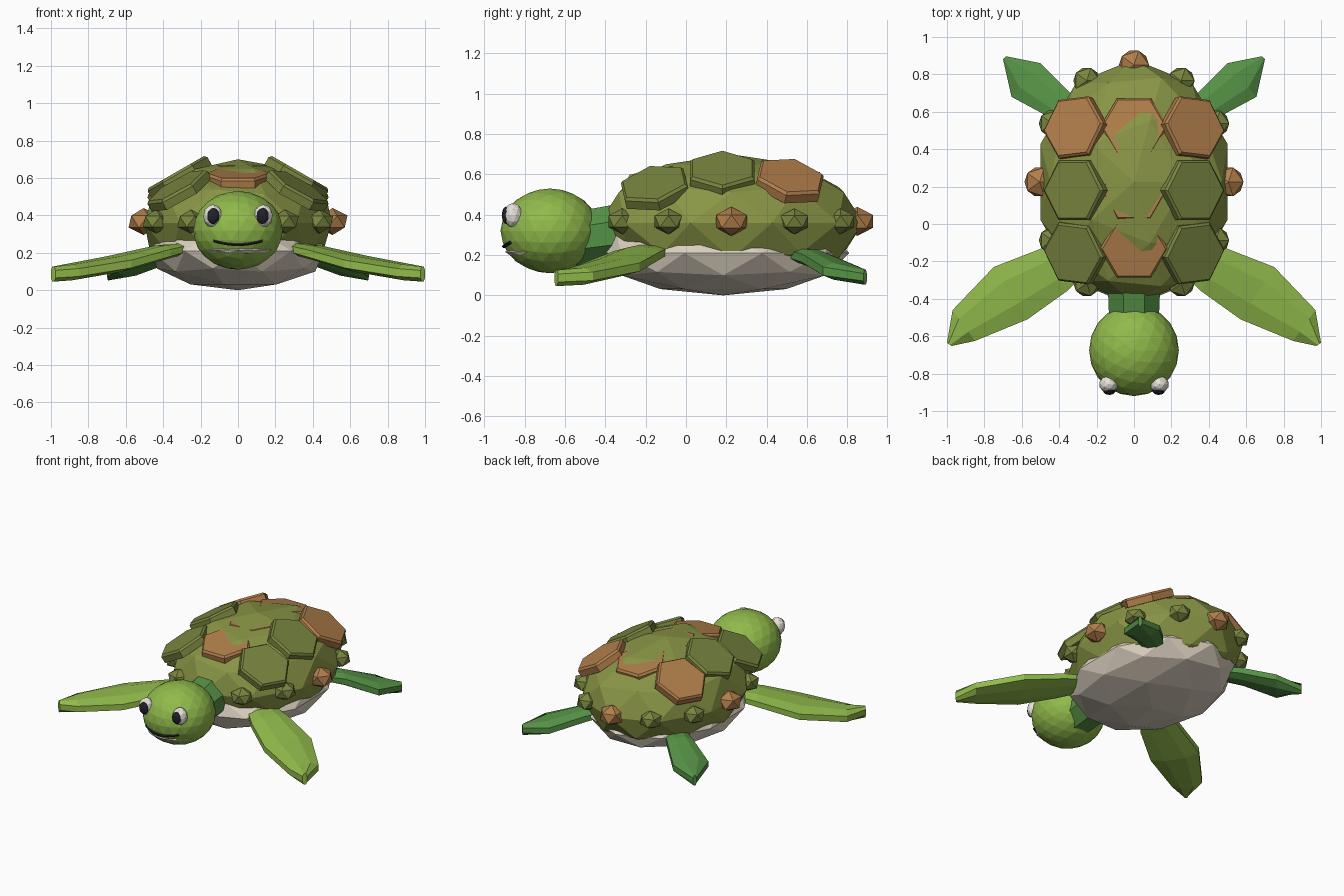
import bpy, bmesh, math
from mathutils import Vector, Matrix

if "Cube" in bpy.data.objects:
    bpy.data.objects.remove(bpy.data.objects["Cube"])


def mat(name, rgb):
    m = bpy.data.materials.new(name)
    m.diffuse_color = (*rgb, 1)
    m.use_nodes = True
    m.node_tree.nodes["Principled BSDF"].inputs["Base Color"].default_value = m.diffuse_color
    return m


SHELL = mat("shell olive", (0.25, 0.30, 0.06))
SCUTE = mat("scute olive", (0.19, 0.235, 0.05))
BROWN = mat("scute brown", (0.44, 0.21, 0.07))
SKIN = mat("bright green skin", (0.28, 0.49, 0.07))
DARK = mat("dark green skin", (0.09, 0.28, 0.06))
CREAM = mat("belly cream", (0.72, 0.64, 0.53))
WHITE = mat("eye white", (0.82, 0.78, 0.72))
BLACK = mat("pupil black", (0.015, 0.015, 0.025))


def finish(bm, name, material):
    bmesh.ops.recalc_face_normals(bm, faces=bm.faces)
    me = bpy.data.meshes.new(name)
    bm.to_mesh(me)
    bm.free()
    me.materials.append(material)
    ob = bpy.data.objects.new(name, me)
    bpy.context.collection.objects.link(ob)
    return ob


def ball(name, centre, radii, material, subdiv=2):
    bm = bmesh.new()
    bmesh.ops.create_icosphere(bm, subdivisions=subdiv, radius=1)
    for v in bm.verts:
        v.co = Vector(centre) + Vector(a * b for a, b in zip(v.co, radii))
    return finish(bm, name, material)


def loft(bm, rings):
    """Skin a list of equal-sized rings and cap both ends."""
    vs = [[bm.verts.new(p) for p in r] for r in rings]
    n = len(vs[0])
    for a, b in zip(vs, vs[1:]):
        for i in range(n):
            j = (i + 1) % n
            bm.faces.new((a[i], a[j], b[j], b[i]))
    bm.faces.new(vs[0])
    bm.faces.new(vs[-1])


def scute(name, top, normal, radius, material):
    """Chamfered hexagonal plate; top is the middle of its upper face."""
    n = Vector(normal).normalized()
    x = (Vector((1, 0, 0)) - n * n.x).normalized()
    y = n.cross(x)
    bm = bmesh.new()
    rings = []
    for r, d in ((radius, -0.06), (radius, -0.014), (radius - 0.013, 0)):
        rings.append([Vector(top) + n * d
                      + x * r * math.cos(i * math.pi / 3)
                      + y * r * math.sin(i * math.pi / 3) for i in range(6)])
    loft(bm, rings)
    return finish(bm, name, material)


def flipper(name, sections, side, material):
    """Sections: trailing point, leading point, height, half thickness."""
    bm = bmesh.new()
    rings = []
    for a, b, z, h in sections:
        ring = []
        for t, k in ((0, 0.5), (0.28, 1), (0.7, 1), (1, 0.5),
                     (1, -0.5), (0.7, -1), (0.28, -1), (0, -0.5)):
            p = Vector(a).lerp(Vector(b), t)
            ring.append((side * p.x, p.y, z + k * h))
        rings.append(ring)
    loft(bm, rings)
    return finish(bm, name, material)


# body
ball("shell", (0, 0.225, 0.36), (0.526, 0.655, 0.34), SHELL)
ball("belly", (0, 0.185, 0.21), (0.485, 0.625, 0.21), CREAM)

# rim bumps, brown at the four quarter points
for i in range(12):
    a = i * math.pi / 6
    brown = i % 3 == 0
    r = 0.09 if brown else 0.08
    ball("rim_bump", (0.505 * math.cos(a), 0.225 + 0.625 * math.sin(a), 0.367),
         (r, r, r * 0.8), BROWN if brown else SCUTE, 1)

# back plates
for y, tilt, side_z, mid_z in ((0.52, 0.2, 0.595, 0.64),
                               (0.18, 0.0, 0.632, 0.667),
                               (-0.16, -0.2, 0.56, 0.628)):
    scute("centre_scute", (0, max(y, -0.135), mid_z), (0, tilt, 1), 0.182, BROWN)
    for s in (-1, 1):
        scute("side_scute", (s * 0.33, y, side_z), (s * 0.5, tilt, 0.87), 0.184,
              BROWN if y > 0.4 else SCUTE)

# neck
bm = bmesh.new()
bmesh.ops.create_cone(bm, cap_ends=True, segments=8, radius1=0.155, radius2=0.14,
                      depth=0.34, matrix=Matrix.Translation((0, -0.42, 0.3))
                      @ Matrix.Rotation(math.radians(98), 4, 'X')
                      @ Matrix.Rotation(math.pi / 8, 4, 'Z'))
finish(bm, "neck", DARK)

# head and chin
HC, HR = Vector((0, -0.675, 0.32)), Vector((0.24, 0.245, 0.21))
ball("head", HC, HR, SKIN, 3)
ball("chin", (0, -0.742, 0.216), (0.185, 0.155, 0.035), CREAM)

# smiling mouth: a thin tube following the head surface
bm = bmesh.new()
rings = []
for i in range(9):
    x = -0.13 + i * 0.0325
    z = 0.243 + 0.02 * (x / 0.13) ** 2
    f = 1 - (x / HR.x) ** 2 - ((z - HC.z) / HR.z) ** 2
    y = HC.y - HR.y * math.sqrt(f)
    rings.append([(x, y + 0.01 * math.cos(k * math.pi / 3),
                   z + 0.008 * math.sin(k * math.pi / 3)) for k in range(6)])
loft(bm, rings)
finish(bm, "mouth", BLACK)

# eyes and flippers
FRONT = (((0.32, -0.08), (0.26, -0.26), 0.225, 0.03),
         ((0.48, -0.125), (0.36, -0.36), 0.20, 0.038),
         ((0.75, -0.23), (0.57, -0.51), 0.14, 0.042),
         ((0.97, -0.46), (0.85, -0.625), 0.095, 0.042),
         ((1.0, -0.635), (0.975, -0.652), 0.086, 0.04))
HIND = (((0.34, 0.50), (0.25, 0.60), 0.205, 0.032),
        ((0.46, 0.575), (0.33, 0.69), 0.185, 0.042),
        ((0.655, 0.68), (0.50, 0.86), 0.12, 0.042),
        ((0.70, 0.88), (0.685, 0.897), 0.09, 0.037))
for s in (-1, 1):
    ball("eye", (s * 0.135, -0.857, 0.397), (0.052, 0.047, 0.062), WHITE)
    ball("pupil", (s * 0.132, -0.892, 0.397), (0.034, 0.022, 0.044), BLACK)
    flipper("front_flipper", FRONT, s, SKIN)
    flipper("hind_flipper", HIND, s, DARK)
